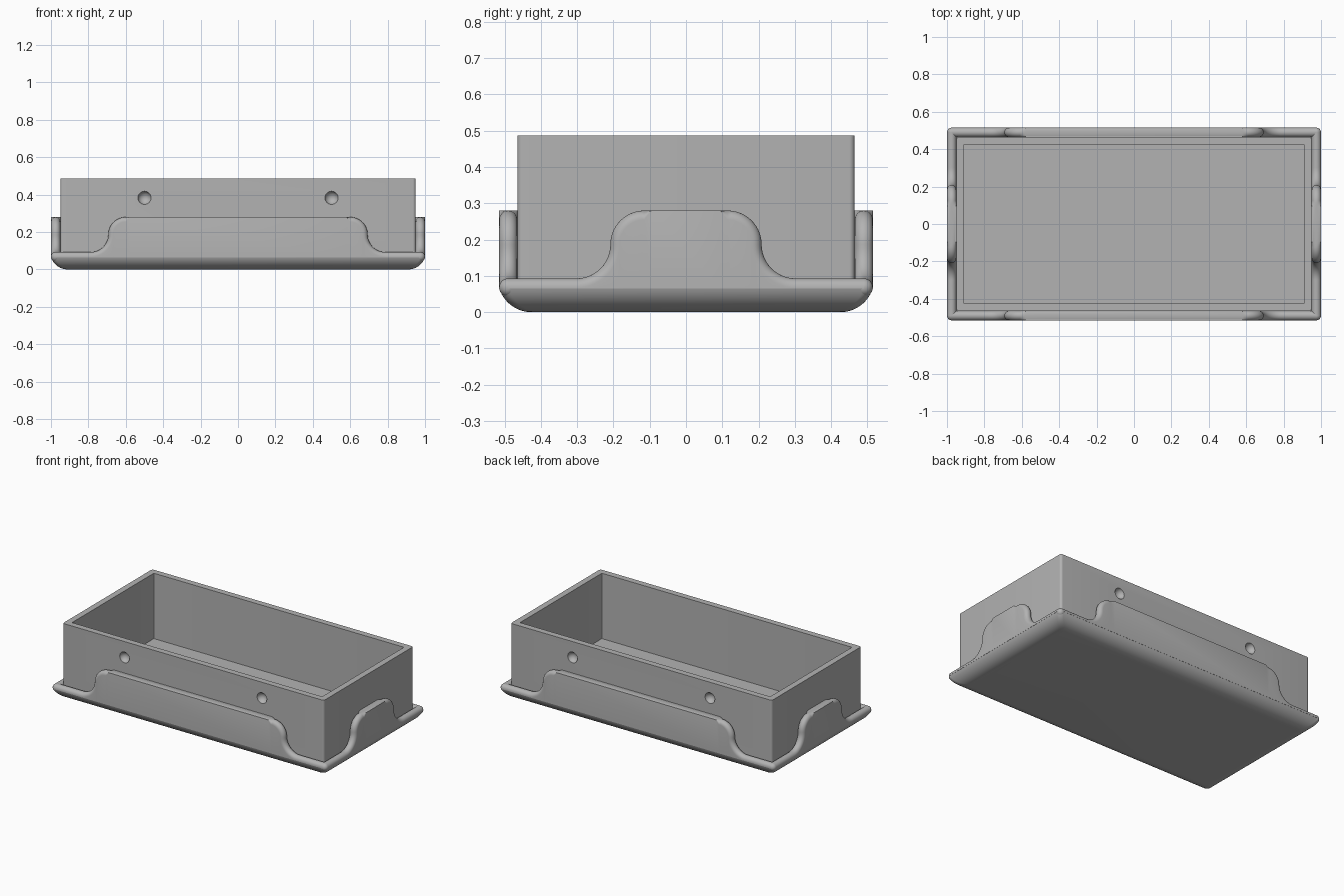
import bpy, bmesh
from math import sin, cos, acos, pi, radians
from mathutils import Matrix, Vector

if "Cube" in bpy.data.objects:
    bpy.data.objects.remove(bpy.data.objects["Cube"])

grey = bpy.data.materials.new("plain_grey")
grey.use_nodes = True
grey.diffuse_color = (0.45, 0.45, 0.45, 1)
grey.node_tree.nodes["Principled BSDF"].inputs["Base Color"].default_value = grey.diffuse_color

HX, HY = 1.0, 0.515        # outer half sizes
R = 0.025                  # rim radius, half the guard thickness
LOW, HIGH = 0.093, 0.28    # rim heights
BASE_TOP = LOW - R


def make(name, bm):
    bmesh.ops.recalc_face_normals(bm, faces=bm.faces)
    mesh = bpy.data.meshes.new(name)
    bm.to_mesh(mesh)
    bm.free()
    mesh.materials.append(grey)
    ob = bpy.data.objects.new(name, mesh)
    bpy.context.collection.objects.link(ob)
    return ob


def smooth(ob):
    bpy.ops.object.select_all(action='DESELECT')
    ob.select_set(True)
    bpy.context.view_layer.objects.active = ob
    bpy.ops.object.shade_smooth_by_angle(angle=radians(30))


def skin(name, rings):
    """Join equal closed rings of points and cap both ends."""
    bm = bmesh.new()
    loops = [[bm.verts.new(p) for p in ring] for ring in rings]
    n = len(loops[0])
    for a, b in zip(loops, loops[1:]):
        for i in range(n):
            j = (i + 1) % n
            bm.faces.new((a[i], a[j], b[j], b[i]))
    bm.faces.new(loops[0])
    bm.faces.new(loops[-1])
    return make(name, bm)


def round_rect(hx, hy, r, z, steps=6):
    pts = []
    for k, (sx, sy) in enumerate([(1, 1), (-1, 1), (-1, -1), (1, -1)]):
        for i in range(steps + 1):
            a = (k + i / steps) * pi / 2
            pts.append((sx * (hx - r) + r * cos(a), sy * (hy - r) + r * sin(a), z))
    return pts


# Rounded base tray, with a recess that seats the box
rings = []
a_max = acos(1 - BASE_TOP / 0.09)
for i in range(13):
    a = a_max * i / 12
    inset = 0.09 * (1 - sin(a) / sin(a_max))
    rings.append(round_rect(HX - inset, HY - inset, R, 0.09 * (1 - cos(a))))
rings.append(round_rect(0.94, 0.455, 0.015, BASE_TOP))
rings.append(round_rect(0.94, 0.455, 0.015, 0.045))
smooth(skin("base_tray", rings))

# Open box
box = skin("open_box", [
    round_rect(0.95, 0.465, 0.015, 0.04),
    round_rect(0.95, 0.465, 0.015, 0.487),
    round_rect(0.91, 0.425, 0.004, 0.487),
    round_rect(0.91, 0.425, 0.004, 0.057)])

# Round dimples on both long sides
bm = bmesh.new()
for x in (-0.5, 0.5):
    for y in (-0.472, 0.472):
        bmesh.ops.create_uvsphere(bm, u_segments=32, v_segments=16, radius=0.036,
                                  matrix=Matrix.Translation((x, y, 0.383)))
cutter = make("dimple_cutter", bm)
cutter.hide_render = True
mod = box.modifiers.new("dimples", 'BOOLEAN')
mod.operation = 'DIFFERENCE'
mod.solver = 'EXACT'
mod.object = cutter
bpy.context.view_layer.objects.active = box
bpy.ops.object.modifier_apply(modifier=mod.name)
bpy.data.objects.remove(cutter)
smooth(box)


def guard(name, end, flat, offset, turn):
    """Wavy guard wall: low ends, S curves, raised middle."""
    r, steps = (HIGH - LOW) / 2, 14
    path = [(end, LOW, 0, 1, 1)]           # u, z, normal u, normal z, roundness
    for i in range(steps + 1):
        a = i / steps * pi / 2
        path.append((flat + 2 * r - r * sin(a), LOW + r - r * cos(a), sin(a), cos(a), 1))
    for i in range(1, steps + 1):
        b = i / steps * pi / 2
        path.append((flat + r * cos(b), HIGH - r + r * sin(b), cos(b), sin(b), 1))
    path.append((flat - 0.02, HIGH, 0, 1, 0))
    path += [(-u, z, -nu, nz, k) for u, z, nu, nz, k in reversed(path)]
    rot = Matrix.Rotation(turn, 4, 'Z')
    rings = []
    for u, z, nu, nz, k in path:
        ring = []
        for i in range(13):
            t = pi * i / 12
            d = R * (1 - sin(t)) * k
            ring.append((u - nu * d, -offset - R * cos(t), z - nz * d))
        floor = BASE_TOP - 0.003
        ring.append((ring[-1][0], ring[-1][1], floor))
        ring.insert(0, (ring[0][0], ring[0][1], floor))
        rings.append([rot @ Vector(p) for p in ring])
    smooth(skin(name, rings))


for name, turn in (("front_guard", 0), ("back_guard", pi)):
    guard(name, HX - R, 0.6, HY - R, turn)
for name, turn in (("left_guard", pi / 2), ("right_guard", -pi / 2)):
    guard(name, HY - R, 0.115, HX - R, turn)

# Rounded rim corners
bm = bmesh.new()
for sx in (-1, 1):
    for sy in (-1, 1):
        bmesh.ops.create_uvsphere(bm, u_segments=24, v_segments=12, radius=R,
                                  matrix=Matrix.Translation((sx * (HX - R), sy * (HY - R), BASE_TOP)))
smooth(make("rim_corners", bm))
